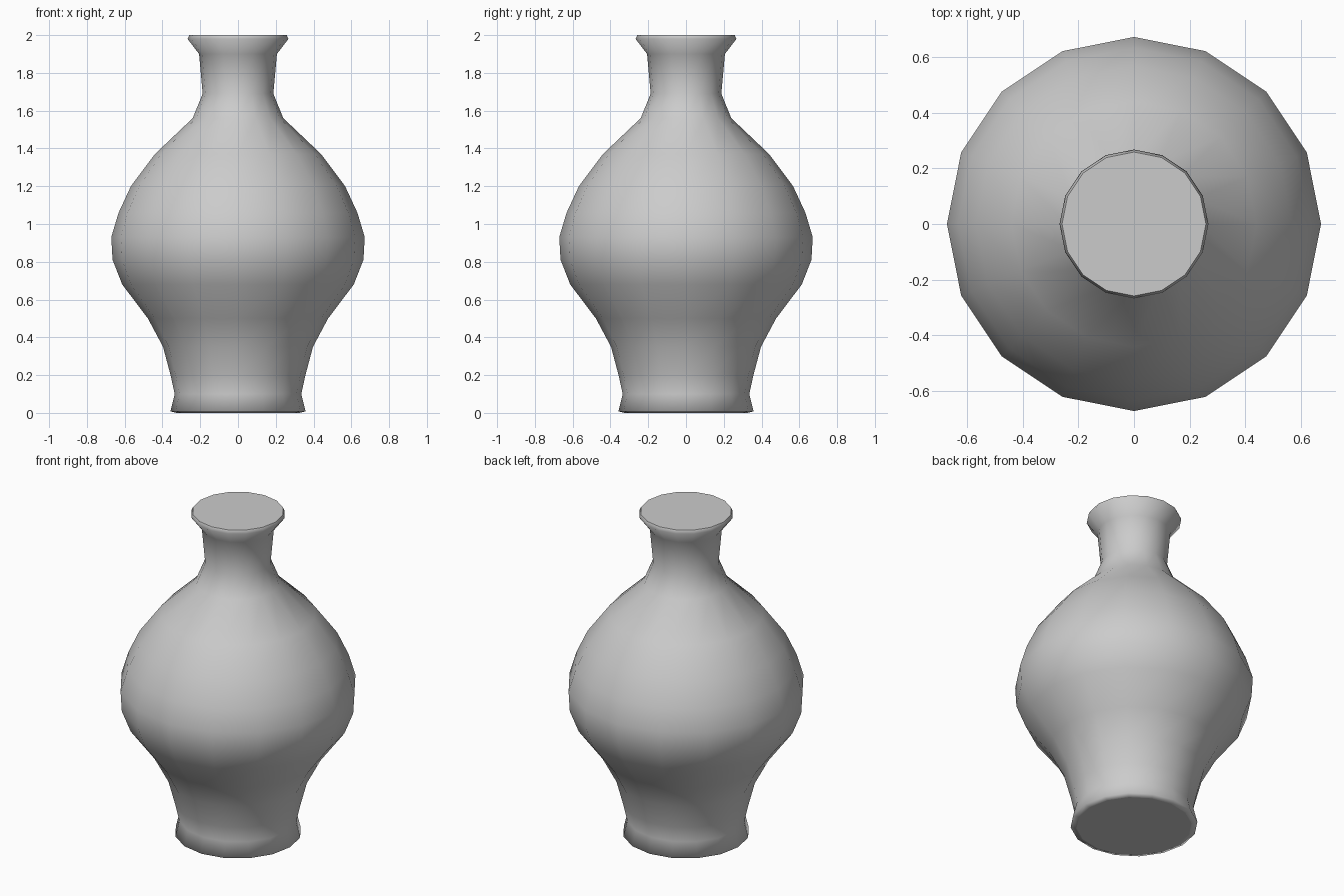
import bpy, bmesh
from math import cos, sin, pi

if "Cube" in bpy.data.objects:
    bpy.data.objects.remove(bpy.data.objects["Cube"])

SIDES = 16
# vase profile (radius, height), foot to lip
PROFILE = [(0.325, 0), (0.358, 0.008), (0.335, 0.10), (0.357, 0.20), (0.397, 0.35),
           (0.477, 0.50), (0.613, 0.68), (0.664, 0.81), (0.671, 0.93),
           (0.632, 1.06), (0.567, 1.20), (0.44, 1.37), (0.24, 1.56),
           (0.187, 1.69), (0.206, 1.90), (0.267, 1.98), (0.258, 2.0)]

# sweep the profile around z
bm = bmesh.new()
rings = [[bm.verts.new((r * cos(2 * pi * i / SIDES), r * sin(2 * pi * i / SIDES), z))
          for i in range(SIDES)] for r, z in PROFILE]
for a, b in zip(rings, rings[1:]):
    for i in range(SIDES):
        j = (i + 1) % SIDES
        bm.faces.new((a[i], a[j], b[j], b[i])).smooth = True

# flat closed base and mouth
bm.faces.new(rings[0][::-1])
bm.faces.new(rings[-1])

mesh = bpy.data.meshes.new("vase")
bm.to_mesh(mesh)
bm.free()
vase = bpy.data.objects.new("vase", mesh)
bpy.context.collection.objects.link(vase)
